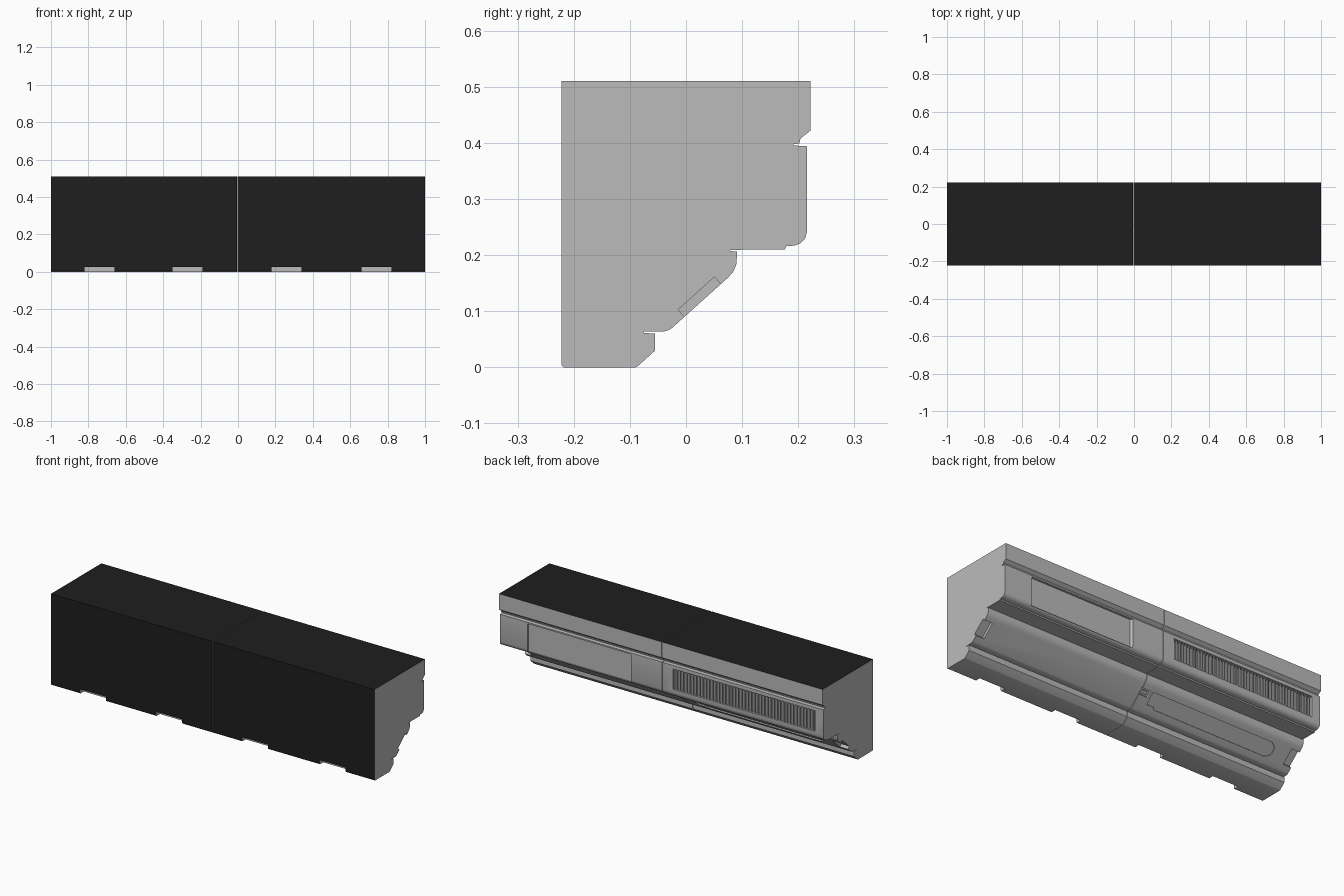
import bpy, bmesh
from mathutils import Vector

if "Cube" in bpy.data.objects:
    bpy.data.objects.remove(bpy.data.objects["Cube"])

dark = bpy.data.materials.new("dark_backing")
dark.diffuse_color = (0.013, 0.013, 0.013, 1)
dark.use_nodes = True
dark.node_tree.nodes["Principled BSDF"].inputs["Base Color"].default_value = dark.diffuse_color
grey = bpy.data.materials.new("grey_plastic")
grey.diffuse_color = (0.5, 0.5, 0.5, 1)
grey.use_nodes = True
grey.node_tree.nodes["Principled BSDF"].inputs["Base Color"].default_value = grey.diffuse_color


def prism(name, points, direction):
    """Extrude a closed outline of 3D points along a vector."""
    bm = bmesh.new()
    face = bm.faces.new([bm.verts.new(p) for p in points])
    ext = bmesh.ops.extrude_face_region(bm, geom=[face])
    moved = [v for v in ext["geom"] if isinstance(v, bmesh.types.BMVert)]
    bmesh.ops.translate(bm, verts=moved, vec=Vector(direction))
    if not all(len(e.link_faces) == 2 for e in bm.edges):
        bm.faces.new([v for v in bm.verts if v not in moved])
    bmesh.ops.recalc_face_normals(bm, faces=bm.faces)
    mesh = bpy.data.meshes.new(name)
    bm.to_mesh(mesh)
    bm.free()
    obj = bpy.data.objects.new(name, mesh)
    bpy.context.collection.objects.link(obj)
    obj.data.materials.append(grey)
    return obj


def box(name, x0, x1, y0, y1, z0, z1):
    return prism(name, [(x0, y0, z0), (x1, y0, z0), (x1, y1, z0), (x0, y1, z0)], (0, 0, z1 - z0))


def on_slope(x, s, d):
    """Point on the slanted underside: s runs up the slope, d is outward."""
    return (x, -0.025 + 0.743 * s + 0.669 * d, 0.07 + 0.669 * s - 0.743 * d)


def slope_prism(name, outline, d0, d1):
    depth = d1 - d0
    return prism(name, [on_slope(x, s, d0) for x, s in outline], (0, 0.669 * depth, -0.743 * depth))


def slope_box(name, x0, x1, s0, s1, d0, d1):
    return slope_prism(name, [(x0, s0), (x1, s0), (x1, s1), (x0, s1)], d0, d1)


def cut(body, cutter):
    cutter.hide_render = True
    mod = body.modifiers.new("cut", "BOOLEAN")
    mod.operation, mod.solver, mod.object = "DIFFERENCE", "EXACT", cutter
    bpy.context.view_layer.objects.active = body
    bpy.ops.object.modifier_apply(modifier=mod.name)
    bpy.data.objects.remove(cutter)


# Side profile (y, z) shared by both modules
profile = [(-0.222, 0.004), (-0.218, 0), (-0.09, 0), (-0.086, 0.002), (-0.055, 0.03),
           (-0.055, 0.06), (-0.075, 0.0615), (-0.075, 0.0635), (-0.04, 0.064), (-0.032, 0.066),
           (-0.025, 0.07), (0.075, 0.16), (0.084, 0.17), (0.09, 0.184), (0.091, 0.206),
           (0.078, 0.2075), (0.078, 0.2095), (0.176, 0.21), (0.179, 0.216), (0.194, 0.217),
           (0.204, 0.221), (0.212, 0.229), (0.216, 0.242), (0.216, 0.394), (0.192, 0.3955),
           (0.192, 0.398), (0.202, 0.399), (0.204, 0.408), (0.222, 0.422), (0.222, 0.51),
           (-0.222, 0.51)]


def module(name, x0, x1):
    return prism(name, [(x0, y, z) for y, z in profile], (x1 - x0, 0, 0))


left = module("grille_module", -1, -0.006)
right = module("door_module", -0.003, 1)

# Notches along the bottom front edge and slots in the slope at the ends
for body, xs, end in ((left, (-0.74, -0.27), -1), (right, (0.26, 0.74), 1)):
    for x in xs:
        cut(body, box("notch", x - 0.08, x + 0.08, -0.25, -0.19, -0.01, 0.025))
    a, b = sorted((end * 0.95, end * 1.02))
    cut(body, slope_box("end_slot", a, b, 0.03, 0.117, -0.017, 0.02))

# Recessed sliding door with a sloped side
cut(right, prism("door_recess", [(0.175, 0.23, 0.228), (0.197, 0.205, 0.228),
                                 (0.83, 0.205, 0.228), (0.83, 0.23, 0.228)], (0, 0, 0.158)))

# Grille opening, lower access panel and latch slot
gx0, gx1, gz0, gz1 = -0.95, -0.07, 0.26, 0.375
cut(left, box("grille_opening", gx0, gx1, 0.192, 0.25, gz0, gz1))
cut(left, slope_prism("panel_recess", [(-0.075, 0.11), (-0.83, 0.11), (-0.86, 0.09), (-0.86, 0.05),
                                       (-0.83, 0.03), (-0.13, 0.03), (-0.12, 0.042),
                                       (-0.075, 0.042)], -0.006, 0.02))
cut(left, slope_box("latch_slot", -0.06, 0.02, 0.075, 0.11, -0.012, 0.02))
slope_box("latch", -0.045, -0.015, 0.083, 0.102, -0.014, -0.002)

# Angled vertical slats in the grille
count = 44
for i in range(count):
    x = gx0 + (i + 0.5) * (gx1 - gx0) / count
    prism("grille_slat", [(x - 0.007, 0.191, gz0), (x - 0.002, 0.191, gz0),
                          (x + 0.006, 0.212, gz0), (x + 0.001, 0.212, gz0)], (0, 0, gz1 - gz0))

# Dark wall and roof faces, smooth bends
for body in (left, right):
    body.data.materials.clear()
    body.data.materials.append(grey)
    body.data.materials.append(dark)
    for p in body.data.polygons:
        wall = p.normal.y < -0.9 and p.center.y < -0.22
        roof = p.normal.z > 0.9 and p.center.z > 0.5
        p.material_index = 1 if wall or roof else 0
    bpy.ops.object.select_all(action="DESELECT")
    body.select_set(True)
    bpy.context.view_layer.objects.active = body
    bpy.ops.object.shade_smooth_by_angle(angle=0.5)
